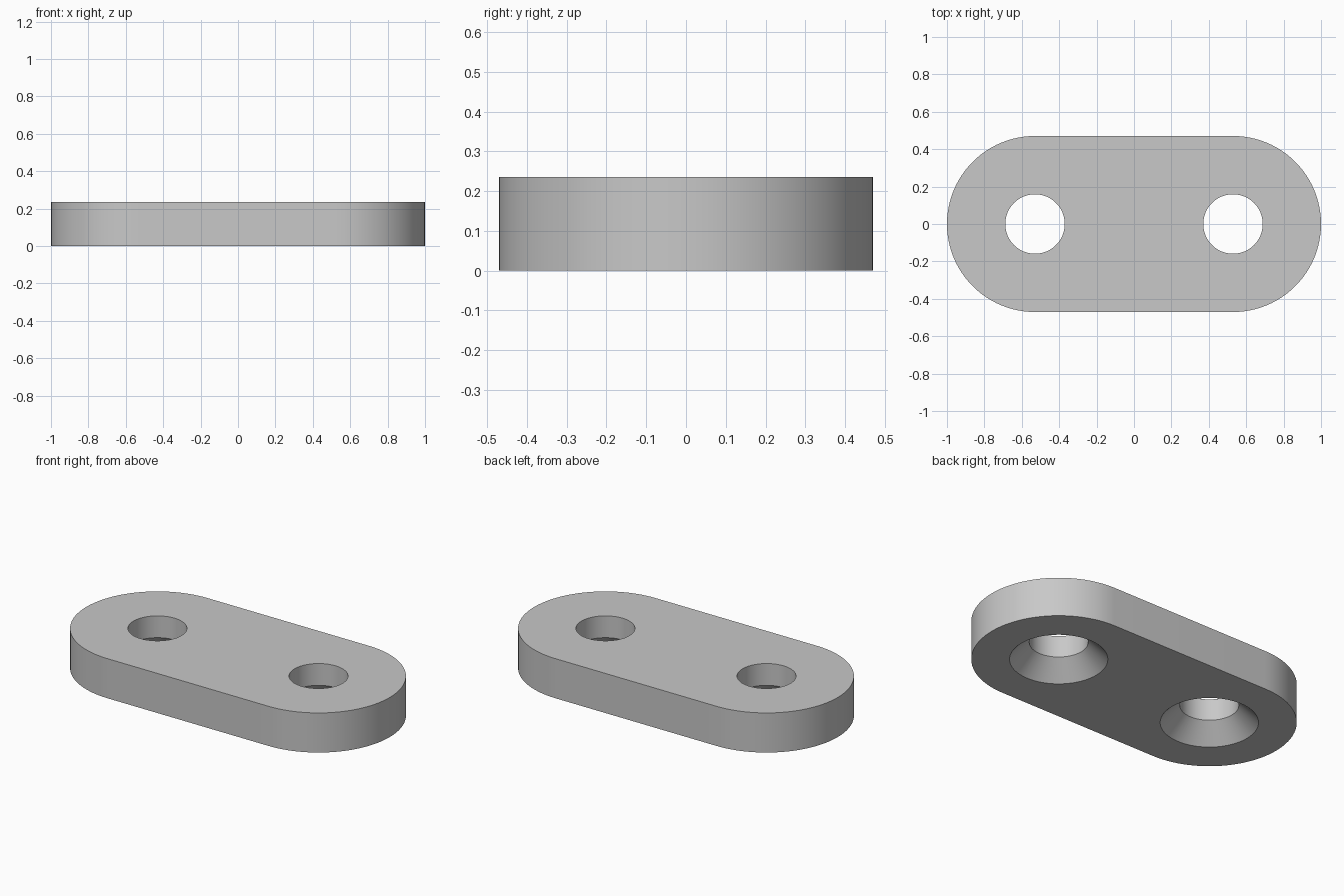
import bpy
import bmesh
from math import pi, cos, sin, radians

if "Cube" in bpy.data.objects:
    bpy.data.objects.remove(bpy.data.objects["Cube"], do_unlink=True)

UNIT = 1 / 17                  # plate proportions are 34 x 16 x 4
END_R = 8 * UNIT
HOLE_X = 9 * UNIT
HEIGHT = 4 * UNIT
HOLE_R = 2.7 * UNIT
SINK_R = 4.5 * UNIT
SINK_DEPTH = SINK_R - HOLE_R   # 45 degree countersink
STEPS = 48                     # segments per half circle

grey = bpy.data.materials.new("plain grey")
grey.use_nodes = True
colour = (0.58, 0.58, 0.58, 1)
grey.diffuse_color = colour
grey.node_tree.nodes["Principled BSDF"].inputs["Base Color"].default_value = colour


def make_object(name, bm):
    bmesh.ops.recalc_face_normals(bm, faces=bm.faces)
    mesh = bpy.data.meshes.new(name)
    bm.to_mesh(mesh)
    bm.free()
    mesh.materials.append(grey)
    obj = bpy.data.objects.new(name, mesh)
    bpy.context.collection.objects.link(obj)
    return obj


def arc(cx, radius, start, sweep, count):
    return [(cx + radius * cos(start + sweep * i / STEPS),
             radius * sin(start + sweep * i / STEPS)) for i in range(count)]


def loft(rings):
    """Closed solid through (z, outline) rings of equal point count."""
    bm = bmesh.new()
    loops = [[bm.verts.new((x, y, z)) for x, y in pts] for z, pts in rings]
    bm.faces.new(loops[0])
    bm.faces.new(loops[-1])
    for a, b in zip(loops, loops[1:]):
        for i in range(len(a)):
            bm.faces.new((a[i - 1], a[i], b[i], b[i - 1]))
    return bm


# Plate with two rounded ends
outline = (arc(HOLE_X, END_R, -pi / 2, pi, STEPS + 1)
           + arc(-HOLE_X, END_R, pi / 2, pi, STEPS + 1))
plate = make_object("mounting_plate", loft([(0, outline), (HEIGHT, outline)]))
bpy.context.view_layer.objects.active = plate
plate.select_set(True)

# Two through holes, countersunk from below
for side in (-1, 1):
    profile = [(-UNIT, SINK_R + UNIT), (SINK_DEPTH, HOLE_R), (HEIGHT + UNIT, HOLE_R)]
    rings = [(z, arc(side * HOLE_X, r, 0, pi, 2 * STEPS)) for z, r in profile]
    cutter = make_object("hole_cutter", loft(rings))
    cutter.hide_render = True
    mod = plate.modifiers.new("hole", 'BOOLEAN')
    mod.operation = 'DIFFERENCE'
    mod.solver = 'EXACT'
    mod.object = cutter
    bpy.ops.object.modifier_apply(modifier=mod.name)
    bpy.data.objects.remove(cutter, do_unlink=True)

# Smooth walls with crisp rims
bpy.ops.object.select_all(action='DESELECT')
plate.select_set(True)
bpy.ops.object.shade_smooth_by_angle(angle=radians(30))
